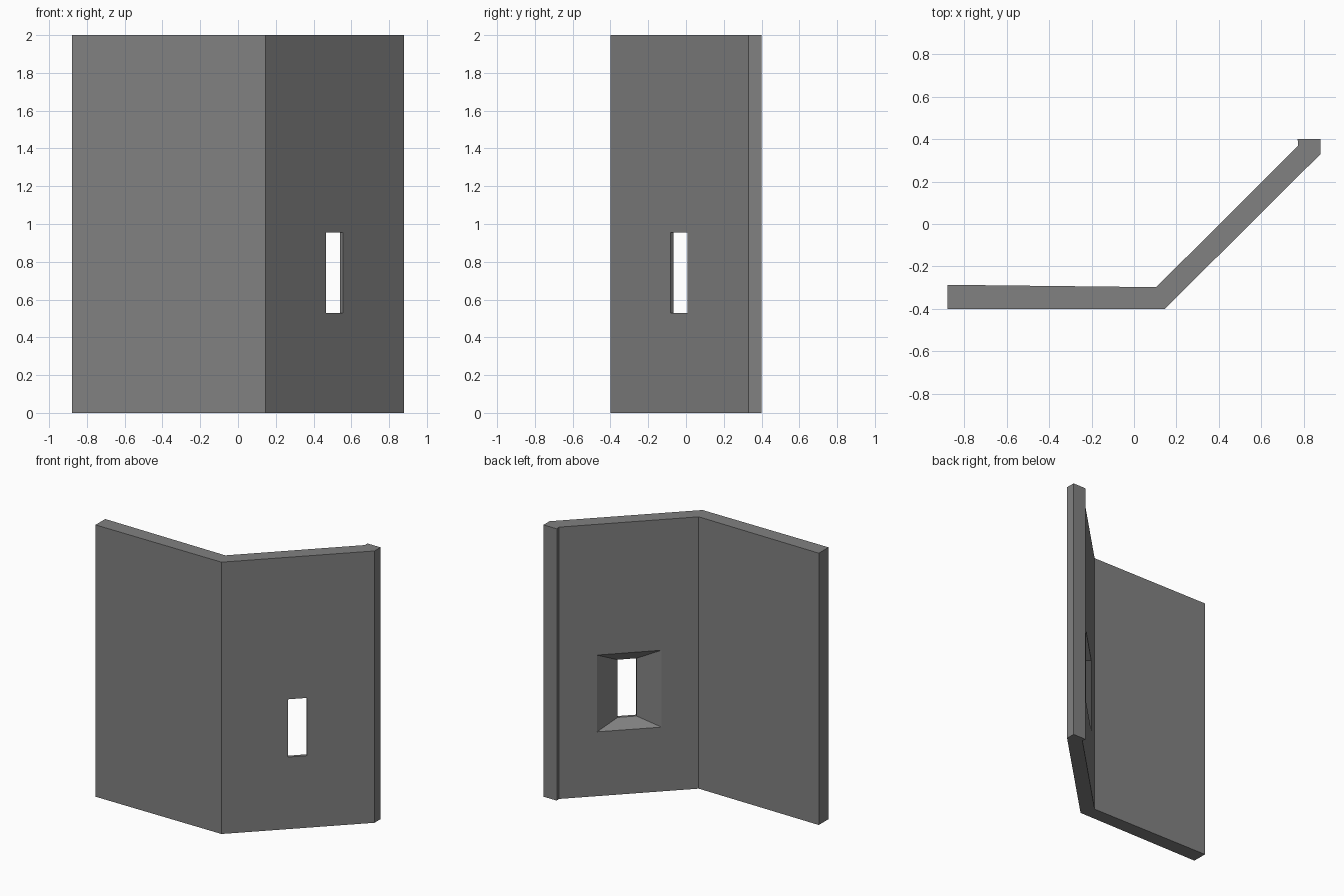
import bpy
import bmesh
from mathutils import Vector

default = bpy.data.objects.get("Cube")
if default:
    bpy.data.objects.remove(default, do_unlink=True)

HEIGHT = 2.0

grey = bpy.data.materials.new("stone_grey")
grey.use_nodes = True
COLOUR = (0.22, 0.22, 0.22, 1)
grey.diffuse_color = COLOUR
grey.node_tree.nodes["Principled BSDF"].inputs["Base Color"].default_value = COLOUR


def loft(name, rings):
    """Closed solid through a list of rings with equal point counts."""
    bm = bmesh.new()
    loops = [[bm.verts.new(p) for p in ring] for ring in rings]
    for a, b in zip(loops, loops[1:]):
        for i in range(len(a)):
            j = (i + 1) % len(a)
            bm.faces.new((a[i], a[j], b[j], b[i]))
    bm.faces.new(loops[0])
    bm.faces.new(loops[-1])
    bmesh.ops.recalc_face_normals(bm, faces=bm.faces)
    mesh = bpy.data.meshes.new(name)
    bm.to_mesh(mesh)
    bm.free()
    mesh.materials.append(grey)
    obj = bpy.data.objects.new(name, mesh)
    bpy.context.collection.objects.link(obj)
    return obj


# Bent wall: plan outline raised to full height
outline = [(-0.88, -0.4), (0.146, -0.4), (0.88, 0.33), (0.88, 0.4),
           (0.772, 0.4), (0.775, 0.37), (0.105, -0.298), (-0.88, -0.287)]
wall = loft("bent_wall", [[(x, y, z) for x, y in outline] for z in (0, HEIGHT)])

# Window cutter: short straight slot, then a splay towards the inner face
along = Vector((1, 1, 0)).normalized()
inward = Vector((-1, 1, 0)).normalized()
centre = Vector((0.51, -0.037, 0))
SLOT_DEPTH, THICKNESS = 0.021, 0.101
slot = (0.064, 0.53, 0.955)
splay = (0.218, 0.473, 1.038)
over = 1.5
beyond = [s + (e - s) * over for s, e in zip(slot, splay)]


def opening(depth, size):
    half, low, high = size
    mid = centre + inward * depth
    return [mid + along * side * half + Vector((0, 0, z))
            for side, z in ((-1, low), (1, low), (1, high), (-1, high))]


end = SLOT_DEPTH + (THICKNESS - SLOT_DEPTH) * over
cutter = loft("window_cutter", [opening(-0.1, slot), opening(SLOT_DEPTH, slot),
                                opening(end, beyond)])
cutter.hide_render = True

# Cut the splayed window through the wall
cut = wall.modifiers.new("window", "BOOLEAN")
cut.operation = "DIFFERENCE"
cut.solver = "EXACT"
cut.object = cutter
bpy.context.view_layer.objects.active = wall
bpy.ops.object.modifier_apply(modifier=cut.name)
bpy.data.objects.remove(cutter, do_unlink=True)
